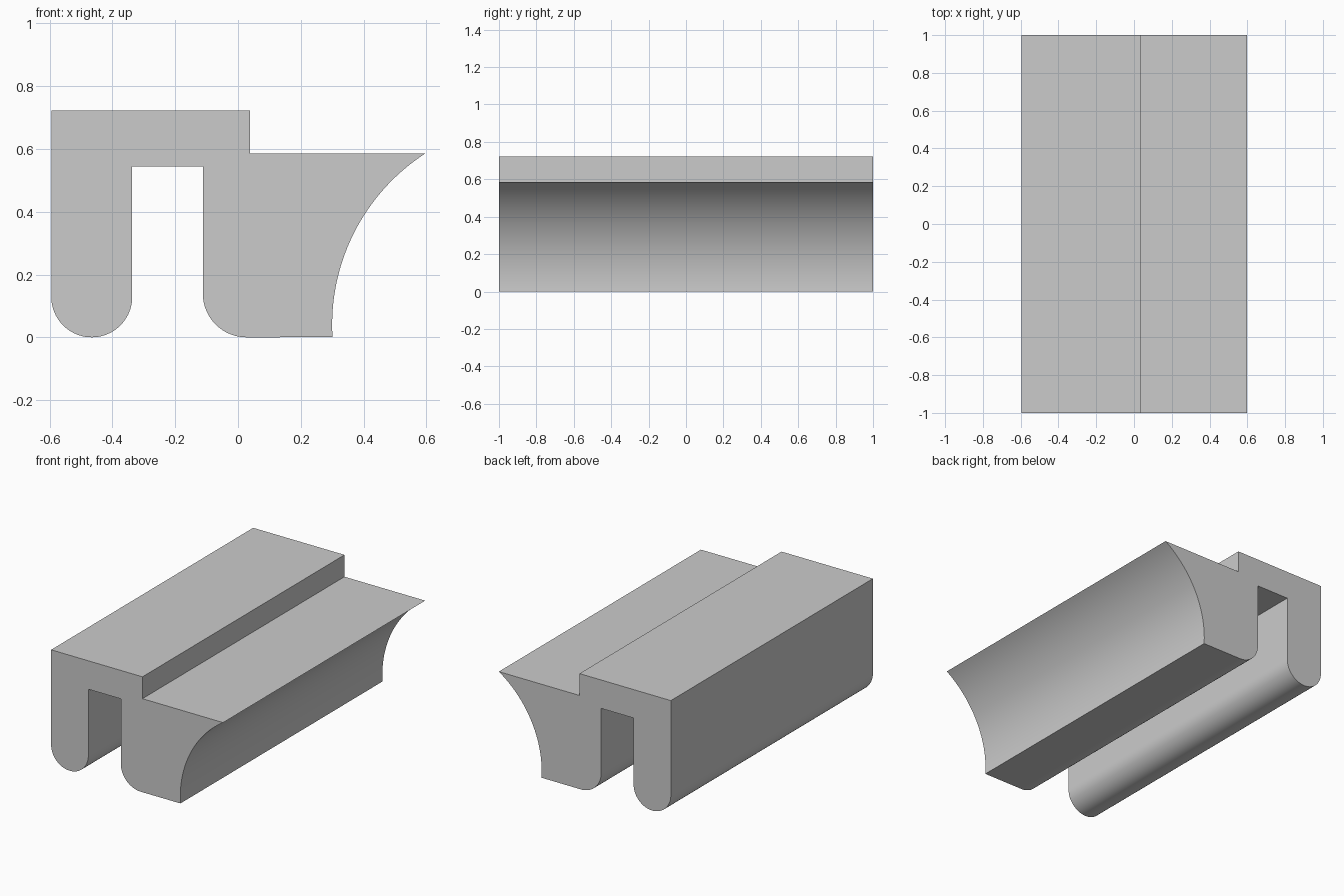
import bpy, bmesh
from math import sin, cos, radians

cube = bpy.data.objects.get("Cube")
if cube:
    bpy.data.objects.remove(cube, do_unlink=True)

HALF_LENGTH = 1.0


def arc(cx, cz, r, start, end, steps):
    """Points on a circle in the x-z plane, angles in degrees."""
    angles = [radians(start + (end - start) * i / steps) for i in range(steps + 1)]
    return [(cx + r * cos(a), cz + r * sin(a)) for a in angles]


# Cross-section, counter-clockwise seen from the front
profile = [(-0.595, 0.723)]
profile += arc(-0.466, 0.129, 0.129, 180, 360, 40)    # rounded leg tip
profile += [(-0.337, 0.545), (-0.112, 0.545)]         # slot
profile += arc(0.027, 0.139, 0.139, 180, 270, 24)     # rounded foot corner
profile += arc(0.95, 0.04, 0.65, 183.5, 122.9, 40)    # concave flank
profile += [(0.038, 0.586), (0.038, 0.723)]           # shelf and step

# Extrude the section along the length
bm = bmesh.new()
face = bm.faces.new([bm.verts.new((x, -HALF_LENGTH, z)) for x, z in profile])
ext = bmesh.ops.extrude_face_region(bm, geom=[face], use_keep_orig=True)
moved = [g for g in ext["geom"] if isinstance(g, bmesh.types.BMVert)]
bmesh.ops.translate(bm, verts=moved, vec=(0, 2 * HALF_LENGTH, 0))
bmesh.ops.recalc_face_normals(bm, faces=bm.faces)
mesh = bpy.data.meshes.new("grooved_rail")
bm.to_mesh(mesh)
bm.free()
rail = bpy.data.objects.new("grooved_rail", mesh)
bpy.context.collection.objects.link(rail)

# Plain grey
grey = bpy.data.materials.new("plain_grey")
grey.use_nodes = True
color = (0.6, 0.6, 0.6, 1)
grey.diffuse_color = color
grey.node_tree.nodes["Principled BSDF"].inputs["Base Color"].default_value = color
mesh.materials.append(grey)

# Smooth the curved strips, keep the edges sharp
bpy.context.view_layer.objects.active = rail
rail.select_set(True)
bpy.ops.object.shade_smooth_by_angle(angle=radians(30))
